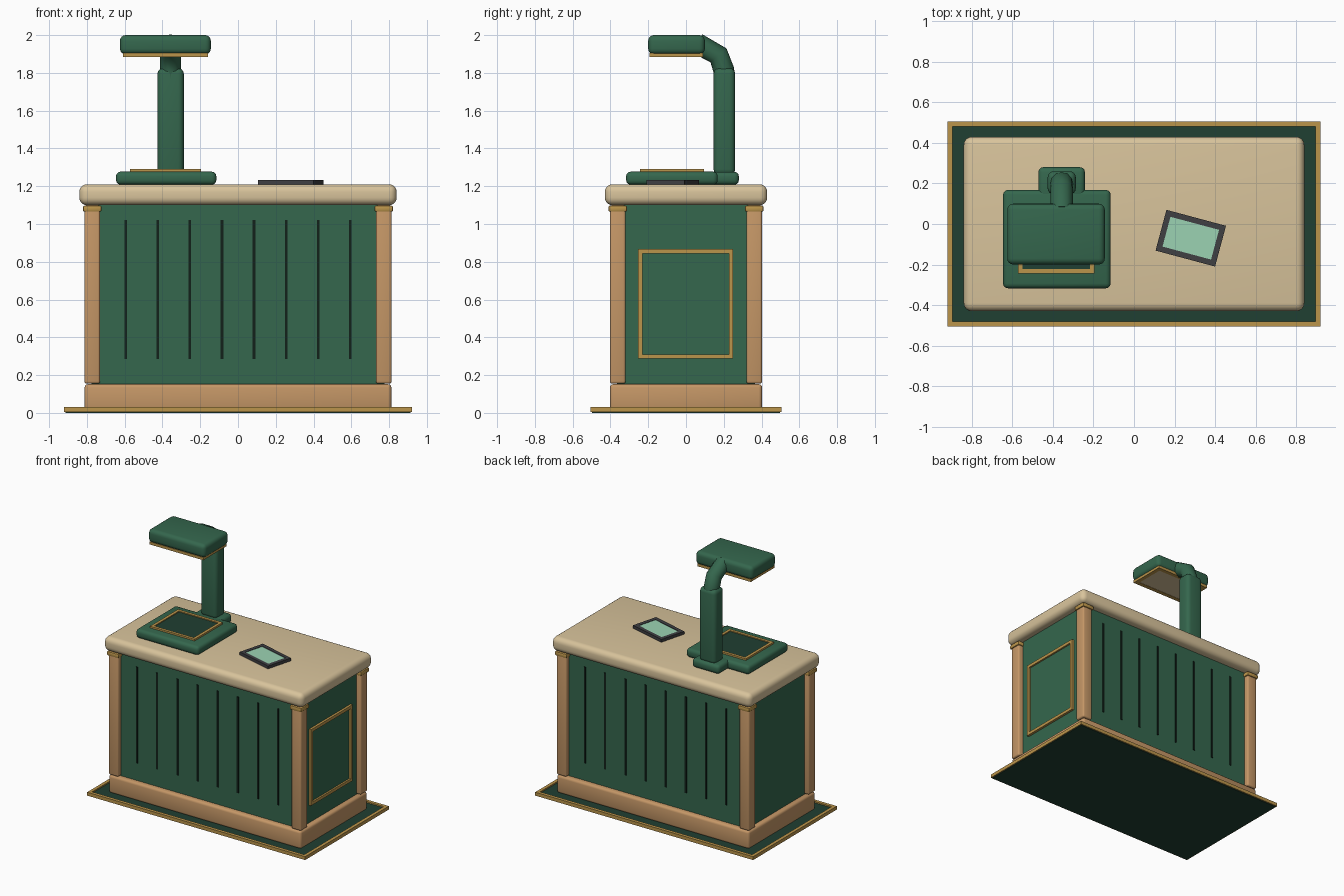
import bpy, math

if "Cube" in bpy.data.objects:
    bpy.data.objects.remove(bpy.data.objects["Cube"])

def mat(name, r, g, b):
    m = bpy.data.materials.new(name)
    m.diffuse_color = (r, g, b, 1)
    m.use_nodes = True
    m.node_tree.nodes["Principled BSDF"].inputs["Base Color"].default_value = m.diffuse_color
    return m

GREEN = mat("green", 0.035, 0.135, 0.075)
DARK = mat("dark green", 0.014, 0.05, 0.032)
BLACK = mat("groove black", 0.006, 0.015, 0.01)
GOLD = mat("gold", 0.50, 0.30, 0.07)
WOOD = mat("wood", 0.56, 0.31, 0.135)
CREAM = mat("cream", 0.69, 0.55, 0.33)
GREY = mat("dark grey", 0.05, 0.05, 0.055)
MINT = mat("mint", 0.33, 0.65, 0.45)

def box(name, x, y, z, m, bevel=0, seg=3):
    """Box from (min, max) ranges with optional rounded edges."""
    bpy.ops.mesh.primitive_cube_add(size=1, location=[sum(r) / 2 for r in (x, y, z)])
    o = bpy.context.object
    o.name = name
    o.scale = (x[1] - x[0], y[1] - y[0], z[1] - z[0])
    bpy.ops.object.transform_apply(location=False, rotation=False, scale=True)
    o.data.materials.append(m)
    if bevel:
        b = o.modifiers.new("round", 'BEVEL')
        b.width, b.segments = bevel, seg
        bpy.ops.object.modifier_apply(modifier="round")
        bpy.ops.object.shade_smooth_by_angle(angle=math.radians(40))
    return o

def frame(name, x, y, z, w, m):
    """Flat rectangular border lying in the xy plane, made of four bars."""
    bars = [box(name + "_front", x, (y[0], y[0] + w), z, m),
            box(name + "_back", x, (y[1] - w, y[1]), z, m)]
    inner = (y[0] + w, y[1] - w)
    bars += [box(name + "_left", (x[0], x[0] + w), inner, z, m),
             box(name + "_right", (x[1] - w, x[1]), inner, z, m)]
    return bars

# floor mat with gold border
box("mat", (-0.912, 0.912), (-0.497, 0.497), (0, 0.02), DARK)
frame("mat_border", (-0.92, 0.92), (-0.505, 0.505), (0.004, 0.03), 0.025, GOLD)

# cabinet
box("plinth", (-0.812, 0.812), (-0.403, 0.403), (0.015, 0.152), WOOD, 0.018)
box("cabinet", (-0.775, 0.775), (-0.365, 0.365), (0.14, 1.12), GREEN)
box("countertop", (-0.84, 0.84), (-0.43, 0.43), (1.10, 1.21), CREAM, 0.04, 5)

# corner posts and gold capitals
for sx in (-1, 1):
    for sy in (-1, 1):
        xr = sorted((sx * 0.73, sx * 0.813))
        yr = sorted((sy * 0.32, sy * 0.403))
        box("post", xr, yr, (0.155, 1.10), WOOD, 0.012)
        xr = sorted((sx * 0.722, sx * 0.821))
        yr = sorted((sy * 0.312, sy * 0.411))
        box("capital", xr, yr, (1.065, 1.097), GOLD, 0.008, 2)

# dark slats on front and back
for i in range(8):
    cx = -0.595 + 0.17 * i
    for sy in (-1, 1):
        yr = sorted((sy * 0.36, sy * 0.37))
        box("slat", (cx - 0.007, cx + 0.007), yr, (0.285, 1.02), BLACK)

# gold frame on right side
fx = (0.77, 0.793)
for z in ((0.287, 0.31), (0.845, 0.868)):
    box("side_frame_rail", fx, (-0.253, 0.25), z, GOLD)
for y in ((-0.253, -0.23), (0.227, 0.25)):
    box("side_frame_stile", fx, y, (0.31, 0.845), GOLD)
box("side_panel", (0.77, 0.78), (-0.23, 0.227), (0.31, 0.845), GREEN)

# machine base with dark plate
box("machine_base", (-0.646, -0.115), (-0.317, 0.168), (1.208, 1.277), GREEN, 0.024)
box("column_foot", (-0.472, -0.242), (0.10, 0.28), (1.208, 1.276), GREEN, 0.024)
box("plate", (-0.56, -0.205), (-0.235, 0.087), (1.27, 1.283), DARK)
frame("plate_border", (-0.572, -0.196), (-0.244, 0.096), (1.27, 1.29), 0.022, GOLD)

# column and bent neck
box("column", (-0.426, -0.287), (0.146, 0.26), (1.26, 1.825), GREEN, 0.03, 4)
cu = bpy.data.curves.new("neck", 'CURVE')
cu.dimensions = '3D'
cu.bevel_depth, cu.bevel_resolution, cu.use_fill_caps = 0.056, 4, True
sp = cu.splines.new('POLY')
pts = [(0.202, 1.76), (0.200, 1.815), (0.172, 1.893), (0.06, 1.955)]
sp.points.add(len(pts) - 1)
for p, (y, z) in zip(sp.points, pts):
    p.co = (-0.357, y, z, 1)
cu.materials.append(GREEN)
neck = bpy.data.objects.new("neck", cu)
bpy.context.collection.objects.link(neck)

# head with framed underside
box("head", (-0.625, -0.144), (-0.2, 0.10), (1.898, 2.0), GREEN, 0.03, 4)
frame("head_border", (-0.61, -0.158), (-0.193, 0.09), (1.884, 1.905), 0.03, GOLD)
box("head_lens", (-0.582, -0.186), (-0.165, 0.062), (1.886, 1.904), CREAM)

# tilted tablet on the counter
tablet = frame("tablet_rim", (-0.152, 0.152), (-0.104, 0.104), (1.205, 1.232), 0.028, GREY)
tablet.append(box("tablet_screen", (-0.125, 0.125), (-0.077, 0.077), (1.205, 1.229), MINT))
a = math.radians(-15)
for o in tablet:
    x, y, z = o.location
    o.rotation_euler.z = a
    o.location = (0.28 + x * math.cos(a) - y * math.sin(a),
                  -0.07 + x * math.sin(a) + y * math.cos(a), z)
